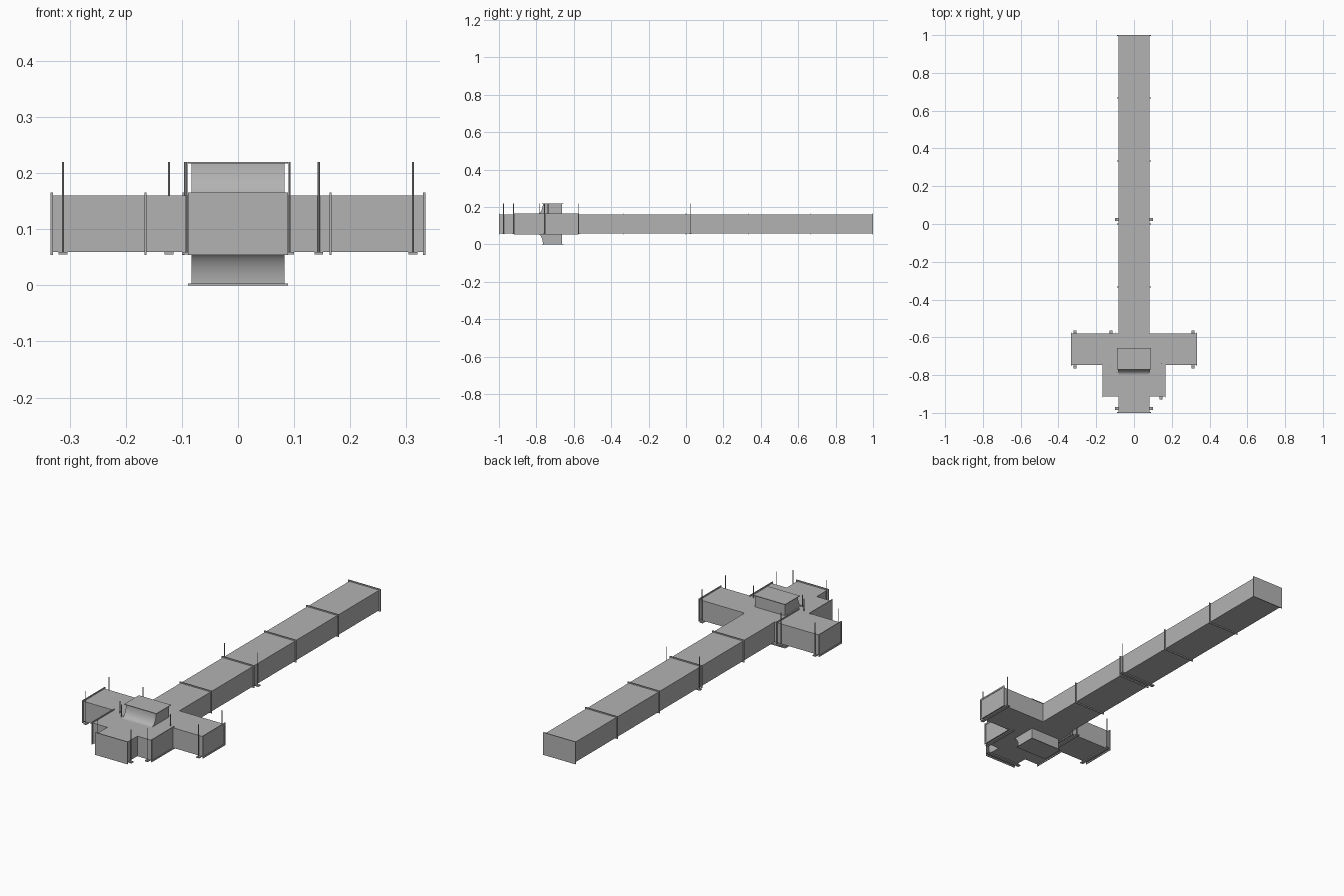
import bpy, bmesh, math
from mathutils import Vector

if "Cube" in bpy.data.objects:
    bpy.data.objects.remove(bpy.data.objects["Cube"])

steel = bpy.data.materials.new("galvanised_grey")
steel.use_nodes = True
grey = (0.45, 0.45, 0.45, 1)
steel.diffuse_color = grey
steel.node_tree.nodes["Principled BSDF"].inputs["Base Color"].default_value = grey

HALF, LOW, HIGH = 0.083, 0.06, 0.16      # duct half width, underside, top
ROD_TOP = 0.22
LIP = 0.006


def finish(name, bm):
    bmesh.ops.recalc_face_normals(bm, faces=bm.faces)
    mesh = bpy.data.meshes.new(name)
    bm.to_mesh(mesh)
    bm.free()
    mesh.materials.append(steel)
    obj = bpy.data.objects.new(name, mesh)
    bpy.context.collection.objects.link(obj)
    return obj


def add_box(bm, lo, hi):
    lo, hi = Vector(lo), Vector(hi)
    verts = bmesh.ops.create_cube(bm, size=1)["verts"]
    for v in verts:
        v.co = (lo + hi) / 2 + v.co * (hi - lo)


def prism(name, points, direction):
    bm = bmesh.new()
    face = bm.faces.new([bm.verts.new(p) for p in points])
    new = bmesh.ops.extrude_face_region(bm, geom=[face])["geom"]
    bmesh.ops.translate(bm, vec=direction,
                        verts=[g for g in new if isinstance(g, bmesh.types.BMVert)])
    return finish(name, bm)


def flange(name, lo, hi, axis):
    """Rectangular frame whose thin direction is the given axis."""
    bm = bmesh.new()
    a, b = [i for i in range(3) if i != axis]
    for side in (0, 1):
        for run, across in ((a, b), (b, a)):
            l, h = list(lo), list(hi)
            l[run] -= LIP
            h[run] += LIP
            if side:
                l[across], h[across] = hi[across] - 0.002, hi[across] + LIP
            else:
                l[across], h[across] = lo[across] - LIP, lo[across] + 0.002
            add_box(bm, l, h)
    finish(name, bm)


def hanger(name, p, q):
    """Support bar under the duct with a rod at each end."""
    bm = bmesh.new()
    pad = 0.008
    add_box(bm, (min(p[0], q[0]) - pad, min(p[1], q[1]) - pad, LOW - 0.005),
            (max(p[0], q[0]) + pad, max(p[1], q[1]) + pad, LOW))
    for x, y in (p, q):
        add_rod(bm, x, y)
    finish(name, bm)


def add_rod(bm, x, y):
    verts = bmesh.ops.create_cone(bm, cap_ends=True, segments=8, radius1=0.002,
                                  radius2=0.002, depth=ROD_TOP - LOW + 0.005)["verts"]
    bmesh.ops.translate(bm, verts=verts, vec=(x, y, (ROD_TOP + LOW - 0.005) / 2))


# Duct body: long run, two wide branches, two short branches, front outlet
half_outline = [(HALF, -1), (HALF, -0.913), (0.165, -0.913), (0.165, -0.747),
                (0.332, -0.747), (0.332, -0.581), (HALF, -0.581), (HALF, 1)]
outline = half_outline + [(-x, y) for x, y in reversed(half_outline)]
prism("duct_body", [(x, y, LOW) for x, y in outline], (0, 0, HIGH - LOW))

# Joint flanges along the long run
for i, y in enumerate((-0.998, -0.333, 0, 0.333, 0.667, 0.998)):
    flange(f"run_flange_{i}", (-HALF, y - 0.002, LOW), (HALF, y + 0.002, HIGH), 1)

# Flanges on the side branches
for x, front, back in ((0.332, -0.747, -0.581), (-0.332, -0.747, -0.581),
                       (0.165, -0.913, -0.747), (-0.165, -0.913, -0.747),
                       (-0.097, -0.747, -0.581)):
    flange("branch_flange", (x - 0.002, front, LOW), (x + 0.002, back, HIGH), 0)

# Upper and lower taps with a curved front
TAP_FRONT, TAP_BACK, FLARE = -0.765, -0.662, 0.035
for name, base, end in (("upper_tap", HIGH, ROD_TOP), ("lower_tap", LOW, 0.0)):
    curve = []
    for k in range(13):
        t = math.radians(90) * k / 12
        curve.append((-HALF, TAP_FRONT - FLARE * (1 - math.sin(t)),
                      end + (base - end) * math.cos(t)))
    tap = prism(name, curve + [(-HALF, TAP_BACK, end), (-HALF, TAP_BACK, base)],
                (2 * HALF, 0, 0))
    bpy.ops.object.select_all(action="DESELECT")
    tap.select_set(True)
    bpy.context.view_layer.objects.active = tap
    bpy.ops.object.shade_smooth_by_angle(angle=math.radians(30))
    z0 = min(end, abs(end - 0.003))
    flange(name + "_flange", (-HALF, TAP_FRONT, z0 if end else 0),
           (HALF, TAP_BACK, end if end else 0.003), 2)

# Hangers
for y in (-0.976, 0.025):
    hanger("run_hanger", (-0.092, y), (0.092, y))
for x in (-0.312, 0.312, -0.123):
    hanger("branch_hanger", (x, -0.756), (x, -0.573))
hanger("short_branch_hanger", (0.144, -0.922), (0.144, -0.738))
bm = bmesh.new()
add_rod(bm, -0.094, -0.785)
finish("centre_rod", bm)
